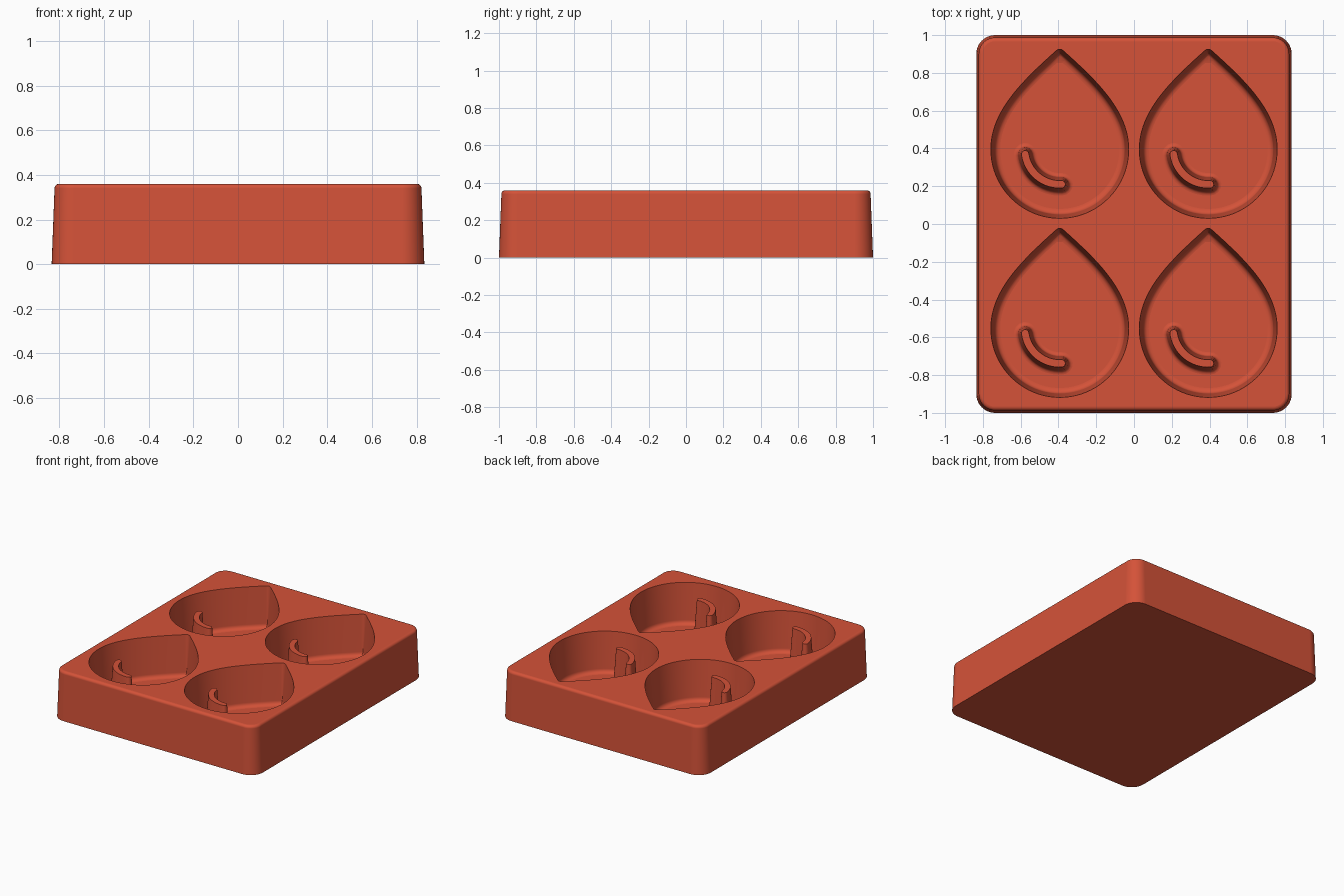
import bpy, bmesh
from math import sin, cos, pi, radians
from mathutils import Vector
from mathutils.geometry import interpolate_bezier

cube = bpy.data.objects.get("Cube")
if cube:
    bpy.data.objects.remove(cube, do_unlink=True)

HEIGHT, FLOOR = 0.36, 0.06


def arc(cx, cy, r, start, end, steps):
    angles = [radians(start + (end - start) * i / steps) for i in range(steps + 1)]
    return [Vector((cx + r * cos(a), cy + r * sin(a))) for a in angles]


def rounded_rect(inset):
    """Tray outline, shrunk by inset."""
    r = 0.1 - inset
    pts = []
    for i, (sx, sy) in enumerate([(1, 1), (-1, 1), (-1, -1), (1, -1)]):
        pts += arc(sx * 0.735, sy * 0.9, r, i * 90, i * 90 + 90, 10)
    return pts


def drop_half():
    """Right half of the drop, from the bottom to the tip."""
    side = interpolate_bezier(Vector((0.365, 0)), Vector((0.365, 0.2)),
                              Vector((0.2, 0.36)), Vector((0.027, 0.515)), 24)
    tip = interpolate_bezier(side[-1].copy(), Vector((0.016, 0.525)),
                             Vector((0.01, 0.53)), Vector((0, 0.53)), 6)
    return arc(0, 0, 0.365, -90, 0, 20) + [p.to_2d() for p in side[1:] + tip[1:]]


def drop(inset):
    """Drop outline moved inwards; points that cross the axis merge at the tip."""
    base = drop_half()
    half = []
    for i, p in enumerate(base):
        if i == 0:
            n = Vector((0, 1))
        elif i == len(base) - 1:
            n = Vector((0, -1))
        else:
            t = (base[i + 1] - base[i - 1]).normalized()
            n = Vector((-t.y, t.x))
        half.append(p + n * inset)
    for i in range(1, len(half)):
        if half[i].x <= 0.0005:
            half[i] = Vector((0, half[i - 1].y if half[i - 1].x > 0 else half[i].y))
            half[i:] = [half[i].copy() for _ in half[i:]]
            break
    return half + [Vector((-p.x, p.y)) for p in half[-2:0:-1]]


def ridge(width):
    """Curved bar with round ends, width being half its thickness."""
    r, a, b = 0.185, 188, 273
    e0 = Vector((r * cos(radians(a)), r * sin(radians(a))))
    e1 = Vector((r * cos(radians(b)), r * sin(radians(b))))
    return (arc(0, 0, r + width, a, b, 16)
            + arc(e1.x, e1.y, width, b, b + 180, 8)[1:-1]
            + arc(0, 0, r - width, b, a, 16)
            + arc(e0.x, e0.y, width, a + 180, a + 360, 8)[1:-1])


def fillet(offset, z, r, steps=5):
    """Quarter round that runs from a wall outwards onto the floor."""
    return [(offset + r * (1 - cos(t)), z + r * (1 - sin(t)))
            for t in (pi / 2 * i / steps for i in range(steps + 1))]


bm = bmesh.new()


def loft(outline, profile, cx=0, cy=0):
    """Skin the outline along (offset, z) steps; return first and last rings."""
    rings = [[bm.verts.new((p.x + cx, p.y + cy, z)) for p in outline(o)]
             for o, z in profile]
    for low, high in zip(rings, rings[1:]):
        for i in range(len(low)):
            f = bm.faces.new((low[i - 1], low[i], high[i], high[i - 1]))
            f.smooth = True
    return rings[0], rings[-1]


def ring_edges(ring):
    return [bm.edges.get((ring[i - 1], ring[i])) for i in range(len(ring))]


def fill(*rings):
    """Flat face bounded by the first ring, with the others as holes."""
    edges = []
    for ring in rings:
        edges += ring_edges(ring)
    bmesh.ops.triangle_fill(bm, use_beauty=True, edges=edges, normal=(0, 0, 1))


# Outer wall with slight draft and a rounded top edge
wall = [(0, 0)] + [(0.013 + 0.02 * (1 - cos(t)), HEIGHT - 0.02 + 0.02 * sin(t))
                   for t in (pi / 2 * i / 5 for i in range(6))]
bottom, top = loft(rounded_rect, wall)
fill(bottom)

# Four drop-shaped wells, each with a curved ridge on its floor
well = [(0, HEIGHT)] + fillet(0.02, FLOOR, 0.03)
bar = [(0.02, 0.33)] + fillet(0.038, FLOOR, 0.022)
rims = []
for cx in (-0.393, 0.393):
    for cy in (-0.553, 0.395):
        rim, floor = loft(drop, well, cx, cy)
        rims.append(rim)
        ridge_top, ridge_base = loft(ridge, bar, cx, cy)
        fill(ridge_top)
        # Tip points that coincide are skipped so the floor has a clean edge
        clean = []
        for v in floor:
            if not clean or (v.co - clean[-1].co).length > 1e-5:
                clean.append(v)
        bmesh.ops.remove_doubles(bm, verts=floor, dist=1e-5)
        clean = [v for v in floor if v.is_valid]
        fill(clean, ridge_base)
fill(top, *rims)

bmesh.ops.remove_doubles(bm, verts=bm.verts[:], dist=1e-5)
bmesh.ops.recalc_face_normals(bm, faces=bm.faces[:])
mesh = bpy.data.meshes.new("drop_mould")
bm.to_mesh(mesh)
bm.free()
mould = bpy.data.objects.new("drop_mould", mesh)
bpy.context.collection.objects.link(mould)

# Even shading across the broad walls
weighted = mould.modifiers.new("even_normals", 'WEIGHTED_NORMAL')
weighted.keep_sharp = True

# Brick red material
colour = (0.66, 0.085, 0.04, 1)
red = bpy.data.materials.new("brick_red")
red.use_nodes = True
red.diffuse_color = colour
red.node_tree.nodes["Principled BSDF"].inputs["Base Color"].default_value = colour
mesh.materials.append(red)
